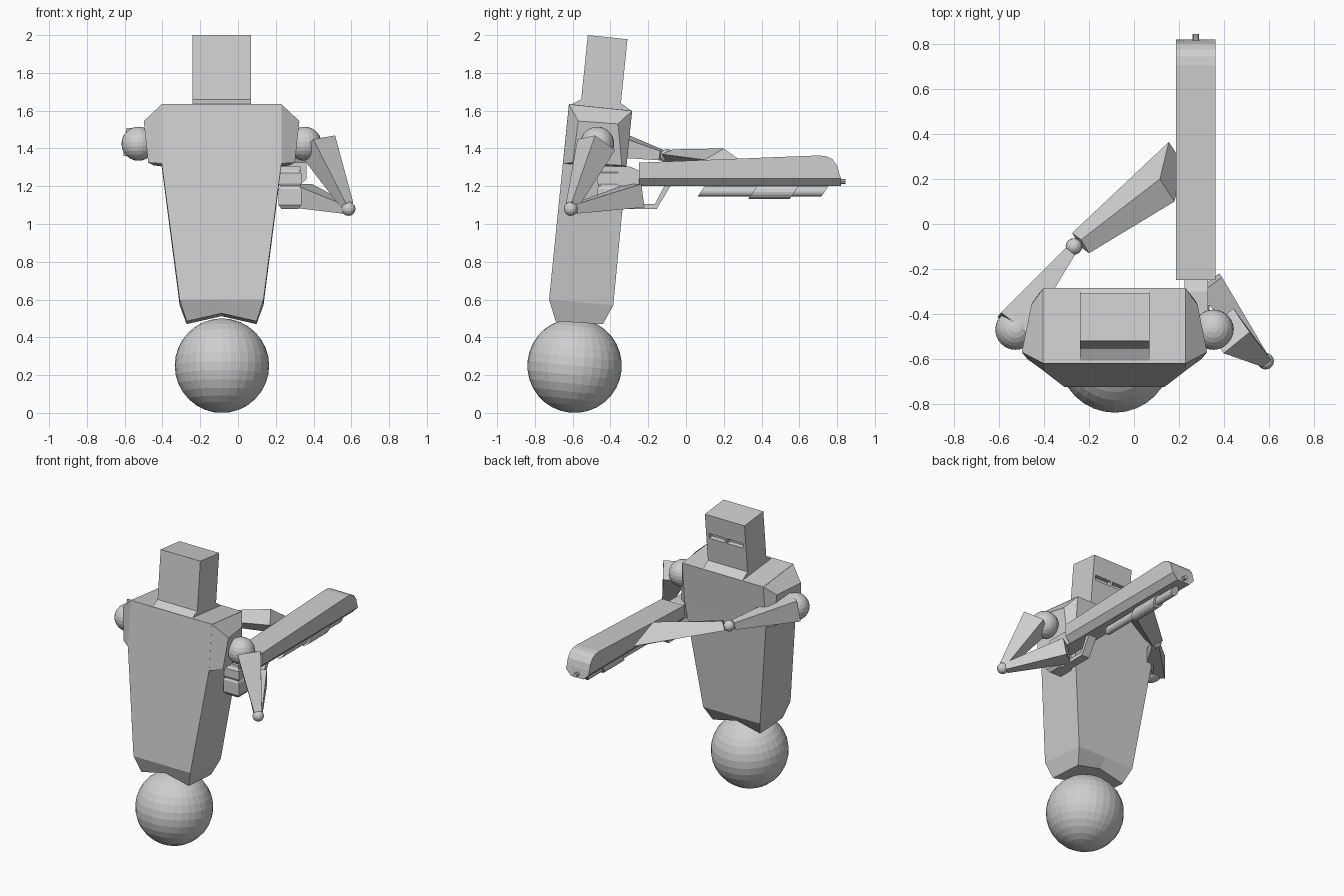
import bpy, bmesh, math
from mathutils import Vector

if "Cube" in bpy.data.objects:
    bpy.data.objects.remove(bpy.data.objects["Cube"])

TILT = -math.radians(5.8)
XC = -0.087          # centre line of the body

grey = bpy.data.materials.new("light_grey")
grey.diffuse_color = (0.62, 0.62, 0.62, 1)
grey.use_nodes = True
grey.node_tree.nodes["Principled BSDF"].inputs["Base Color"].default_value = grey.diffuse_color


def finish(name, bm):
    bmesh.ops.recalc_face_normals(bm, faces=bm.faces)
    me = bpy.data.meshes.new(name)
    bm.to_mesh(me)
    bm.free()
    me.materials.append(grey)
    ob = bpy.data.objects.new(name, me)
    bpy.context.collection.objects.link(ob)
    return ob


def loft(name, rings, split=None):
    """Skin equal-length rings and cap both ends; split joins two end-ring corners."""
    bm = bmesh.new()
    vs = [[bm.verts.new(p) for p in r] for r in rings]
    n = len(vs[0])
    for a, b in zip(vs, vs[1:]):
        for i in range(n):
            j = (i + 1) % n
            bm.faces.new((a[i], a[j], b[j], b[i]))
    bm.faces.new(vs[0])
    bm.faces.new(vs[-1])
    if split:
        bmesh.ops.connect_verts(bm, verts=[vs[-1][k] for k in split])
    return finish(name, bm)


def ball(name, pos, r, seg=32):
    bm = bmesh.new()
    bmesh.ops.create_uvsphere(bm, u_segments=seg, v_segments=seg // 2, radius=r)
    ob = finish(name, bm)
    ob.location = pos
    ob.rotation_euler.x = TILT
    return ob


def limb(name, p, q, s0, s1, roll=0.0):
    """Square tapered bar from p to q."""
    p, q = Vector(p), Vector(q)
    rot = (q - p).to_track_quat('Z', 'Y')
    rings = []
    for c, s in ((p, s0), (q, s1)):
        rings.append([c + rot @ Vector((math.cos(a), math.sin(a), 0)) * s * 0.7071
                      for a in (roll + math.pi / 4 + k * math.pi / 2 for k in range(4))])
    return loft(name, rings)


def slab(name, x0, x1, prof):
    """Side profile (y, z) extruded across x."""
    return loft(name, [[(x, y, z) for y, z in prof] for x in (x0, x1)])


def tube(name, x, z, r, y0, y1, shear=0.0, n=16):
    ang = [2 * math.pi * k / n for k in range(n)]
    return loft(name, [[(x + r * math.cos(a), y + shear * r * math.sin(a), z + r * math.sin(a))
                        for a in ang] for y in (y0, y1)])


# rolling base
ball("base_ball", (-0.085, -0.59, 0.25), 0.25)


# torso: leaning, tapered, with a notched bottom edge
def section(w, back, front, lift=0.0):
    (yb, zb), (yf, zf) = back, front
    return [(XC - w, yb, zb), (XC, yb, zb + lift), (XC + w, yb, zb),
            (XC + w, yf, zf), (XC, yf, zf + lift), (XC - w, yf, zf)]


loft("torso", [section(0.317, (-0.62, 1.635), (-0.285, 1.60)),
               section(0.317, (-0.652, 1.32), (-0.315, 1.305)),
               section(0.222, (-0.725, 0.60), (-0.385, 0.57)),
               section(0.185, (-0.69, 0.485), (-0.44, 0.47), 0.042)], split=(1, 4))

# shoulder blocks and joints
for side, s in (("left", -1), ("right", 1)):
    inner = [(0.316, -0.62, 1.635), (0.316, -0.285, 1.60), (0.316, -0.315, 1.305), (0.316, -0.652, 1.32)]
    outer = [(0.412, -0.57, 1.545), (0.37, -0.36, 1.53), (0.36, -0.34, 1.31), (0.388, -0.60, 1.325)]
    loft(side + "_shoulder", [[(XC + s * w, y, z) for w, y, z in r] for r in (inner, outer)])
    ball(side + "_shoulder_joint", (XC + s * 0.44, -0.47, 1.425), 0.09, 24)


# collar and head
def rect(x0, x1, back, front):
    return [(x0, *back), (x1, *back), (x1, *front), (x0, *front)]


loft("collar", [rect(-0.24, 0.07, (-0.615, 1.63), (-0.287, 1.598)),
                rect(-0.24, 0.07, (-0.555, 1.66), (-0.345, 1.64))])
head = loft("head", [rect(-0.24, 0.07, (-0.555, 1.655), (-0.345, 1.635)),
                     rect(-0.24, 0.07, (-0.52, 2.0), (-0.31, 1.978))])

# eye slots cut into the face
for i, x in enumerate((-0.155, -0.015)):
    bm = bmesh.new()
    bmesh.ops.create_cube(bm, size=1)
    cutter = finish("eye_slot_cutter_%d" % i, bm)
    cutter.scale = (0.125, 0.06, 0.035)
    cutter.location = (x, -0.328, 1.825)
    cutter.rotation_euler.x = TILT
    cutter.hide_render = True
    cutter.hide_viewport = True
    m = head.modifiers.new("eye_slot", 'BOOLEAN')
    m.operation = 'DIFFERENCE'
    m.solver = 'EXACT'
    m.object = cutter

# right arm, folded back to the grip
limb("right_upper_arm", (0.42, -0.475, 1.42), (0.578, -0.602, 1.10), 0.15, 0.05, 0.25)
ball("right_elbow", (0.585, -0.61, 1.08), 0.037, 16)
limb("right_forearm", (0.572, -0.592, 1.08), (0.335, -0.265, 1.15), 0.05, 0.125)

# left arm, reaching across to support the long tool
limb("left_upper_arm", (-0.54, -0.45, 1.435), (-0.285, -0.125, 1.362), 0.15, 0.05)
ball("left_elbow", (-0.267, -0.10, 1.36), 0.037, 16)
loft("left_forearm", [
    [(-0.275, -0.04, 1.35), (-0.235, -0.07, 1.395), (-0.20, -0.13, 1.37), (-0.24, -0.10, 1.325)],
    [(0.155, 0.365, 1.28), (0.115, 0.20, 1.40), (0.18, 0.10, 1.34), (0.22, 0.265, 1.22)]])

# long barrel housing: rounded nose, chamfered underside
top = [(0.82, 0.0), (0.812, 1.265), (0.80, 1.31), (0.775, 1.343), (0.745, 1.358), (0.705, 1.363),
       (-0.25, 1.325), (-0.25, 0.0)]
loft("barrel_housing", [[(x, y, z or low) for y, z in top]
                        for x, low in ((0.187, 1.24), (0.225, 1.20), (0.325, 1.20), (0.363, 1.24))])
tube("muzzle", 0.275, 1.225, 0.014, 0.80, 0.845, n=10)

# sliding fore grip under the barrel
tube("under_tube", 0.275, 1.172, 0.027, 0.08, 0.735, 0.7)
tube("pump_grip", 0.275, 1.17, 0.038, 0.355, 0.575, 0.7)

# stock with rounded ridges at the butt
slab("stock_neck", 0.225, 0.33, [(-0.45, 1.20), (-0.24, 1.20), (-0.24, 1.28), (-0.30, 1.305), (-0.45, 1.305)])
ridges = [(1.08, 0.046), (1.10, 0.06), (1.185, 0.06), (1.20, 0.052), (1.215, 0.06),
          (1.27, 0.06), (1.285, 0.048), (1.305, 0.046)]
loft("stock_butt", [[(0.275 - w, -0.47 + (0.06 - w), z), (0.275 + w, -0.47 + (0.06 - w), z),
                     (0.275 + w, -0.36, z), (0.275 - w, -0.36, z)] for z, w in ridges])

# hand lever loop
slab("lever_loop", 0.245, 0.305, [(-0.36, 1.08), (-0.155, 1.08), (-0.065, 1.23), (-0.10, 1.23),
                                  (-0.165, 1.105), (-0.36, 1.105)])
